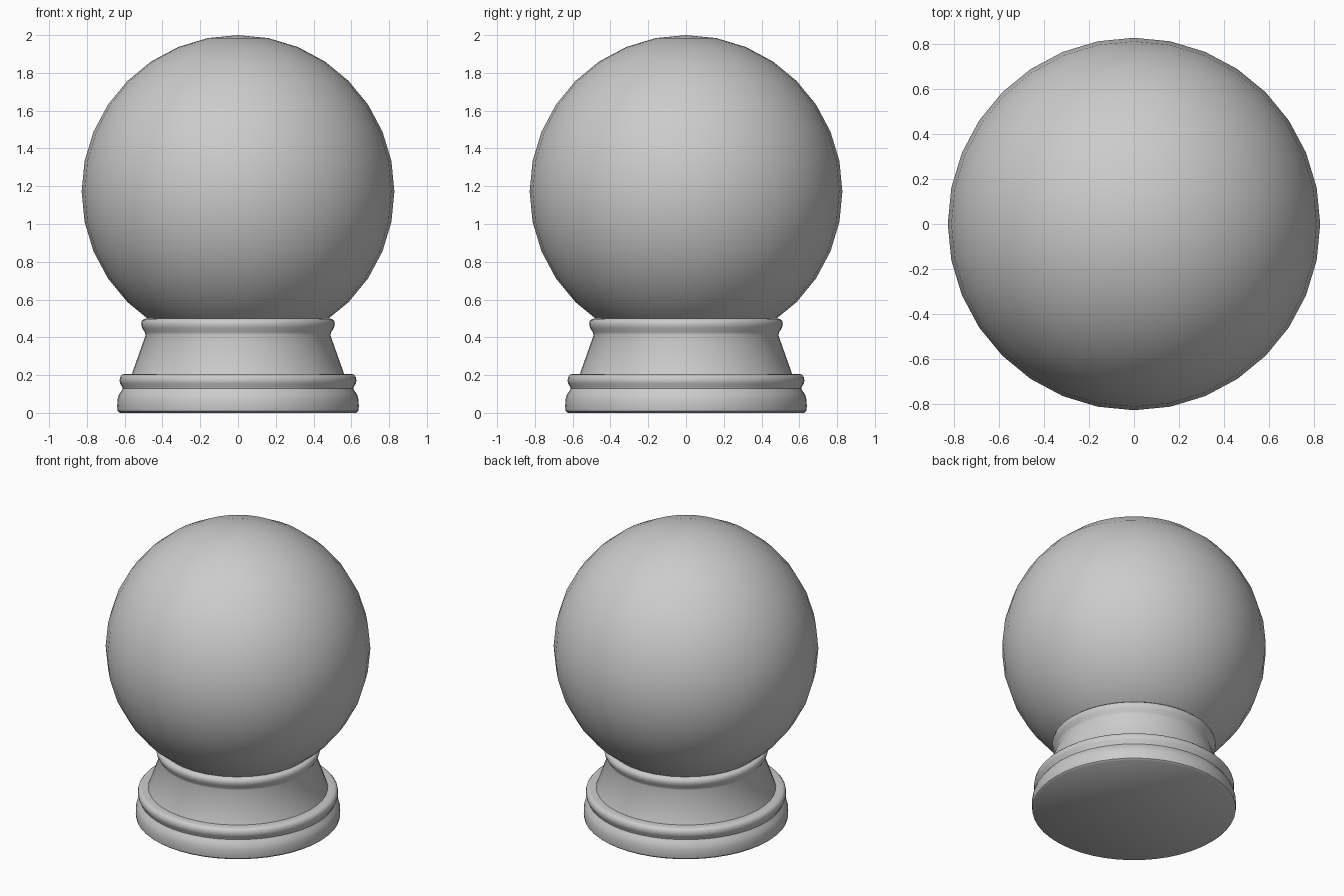
import bpy, bmesh, math

if "Cube" in bpy.data.objects:
    bpy.data.objects.remove(bpy.data.objects["Cube"])


def smooth(obj, angle=40):
    bpy.ops.object.select_all(action='DESELECT')
    obj.select_set(True)
    bpy.context.view_layer.objects.active = obj
    bpy.ops.object.shade_smooth_by_angle(angle=math.radians(angle))


def lathe(name, profile, segments=48):
    """Revolve (radius, z) points around z; zero radii become poles."""
    bm = bmesh.new()
    verts = [bm.verts.new((r, 0, z)) for r, z in profile]
    edges = [bm.edges.new(pair) for pair in zip(verts, verts[1:])]
    bmesh.ops.spin(bm, geom=verts + edges, cent=(0, 0, 0), axis=(0, 0, 1),
                   angle=math.tau, steps=segments, use_duplicate=False)
    bmesh.ops.remove_doubles(bm, verts=bm.verts, dist=0.0005)
    bmesh.ops.recalc_face_normals(bm, faces=bm.faces)
    mesh = bpy.data.meshes.new(name)
    bm.to_mesh(mesh)
    bm.free()
    obj = bpy.data.objects.new(name, mesh)
    bpy.context.collection.objects.link(obj)
    smooth(obj)
    return obj


# Glass ball
bpy.ops.mesh.primitive_uv_sphere_add(segments=32, ring_count=16,
                                     radius=0.828, location=(0, 0, 1.172))
ball = bpy.context.object
ball.name = "globe_ball"
smooth(ball)

# Turned pedestal: foot bead, groove, upper bead, tapered neck, rim
lathe("pedestal", [
    (0, 0), (0.625, 0), (0.637, 0.01), (0.640, 0.035), (0.638, 0.07),
    (0.631, 0.097), (0.618, 0.115), (0.611, 0.128), (0.614, 0.140),
    (0.624, 0.155), (0.627, 0.172), (0.624, 0.190), (0.613, 0.203),
    (0.600, 0.206), (0.562, 0.206),
    (0.489, 0.412), (0.494, 0.428), (0.508, 0.450), (0.513, 0.470),
    (0.509, 0.488), (0.497, 0.498), (0.475, 0.500), (0, 0.500),
])
